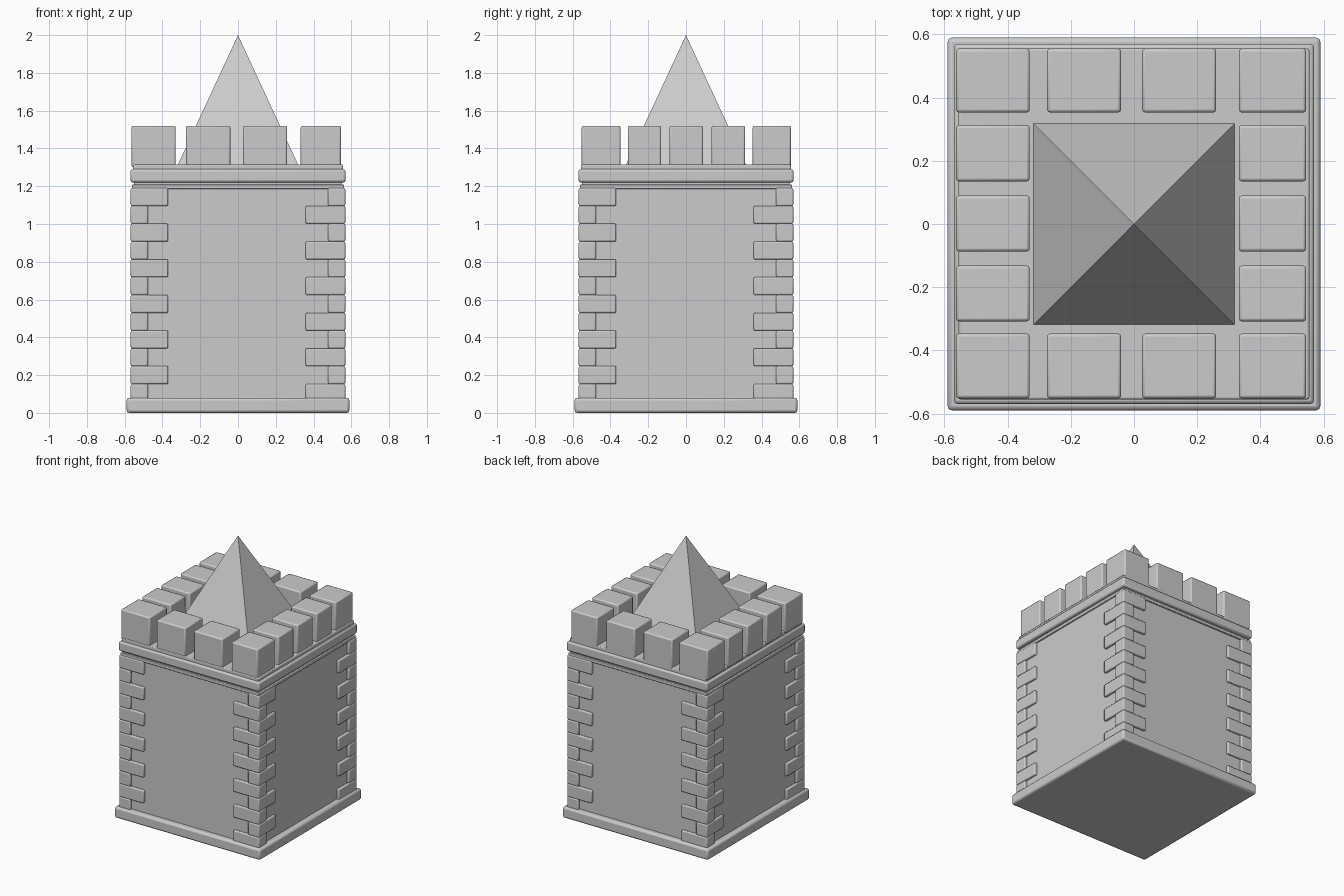
import bpy, bmesh
from math import pi
from mathutils import Matrix, Vector

if "Cube" in bpy.data.objects:
    bpy.data.objects.remove(bpy.data.objects["Cube"])


def boxes(name, spans, bevel=0.0, segments=2):
    """One object made of boxes given as (x0, x1, y0, y1, z0, z1)."""
    bm = bmesh.new()
    for x0, x1, y0, y1, z0, z1 in spans:
        mid = Vector(((x0 + x1) / 2, (y0 + y1) / 2, (z0 + z1) / 2))
        m = Matrix.Translation(mid) @ Matrix.Diagonal((x1 - x0, y1 - y0, z1 - z0, 1))
        bmesh.ops.create_cube(bm, size=1, matrix=m)
    mesh = bpy.data.meshes.new(name)
    bm.to_mesh(mesh)
    bm.free()
    obj = bpy.data.objects.new(name, mesh)
    bpy.context.collection.objects.link(obj)
    if bevel:
        mod = obj.modifiers.new("soft_edges", 'BEVEL')
        mod.width, mod.segments = bevel, segments
        bpy.context.view_layer.objects.active = obj
        obj.select_set(True)
        bpy.ops.object.shade_smooth_by_angle(angle=0.6)
        obj.select_set(False)
    return obj


def slab(name, half, z0, z1, bevel=0.0):
    return boxes(name, [(-half, half, -half, half, z0, z1)], bevel)


# Plinth, walls and the stepped cornice
slab("plinth", 0.59, 0.0, 0.08, 0.014)
slab("tower_walls", 0.55, 0.05, 1.25)
slab("cornice_lower_band", 0.562, 1.185, 1.208, 0.004)
slab("cornice", 0.57, 1.22, 1.29, 0.012)
slab("parapet_floor", 0.555, 1.25, 1.315, 0.006)

# Corner stones: long side alternates row by row
pitch, top, outer = 0.0943, 1.19, 0.568
stones = []
for row in range(12):
    z1 = top - row * pitch
    if row % 2 == 0:
        ends = (-0.37, -0.477)
    else:
        ends = (-0.477, -0.358)
    stones.append((-outer, ends[0], -outer, ends[1], z1 - pitch, z1))
for i, corner in enumerate(("front_left", "front_right", "back_right", "back_left")):
    obj = boxes("corner_stones_" + corner, stones, 0.007)
    obj.rotation_euler.z = i * pi / 2

# Battlements: four blocks front and back, three on each side
z0, z1 = 1.30, 1.52
columns = [(-0.563, -0.33), (-0.275, -0.041), (0.026, 0.26), (0.332, 0.545)]
for name, y0, y1 in (("front", -0.552, -0.347), ("back", 0.353, 0.555)):
    boxes("battlements_" + name, [(a, b, y0, y1, z0, z1) for a, b in columns], 0.009)
rows = [(-0.308, -0.132), (-0.087, 0.09), (0.135, 0.313)]
for name, (x0, x1) in (("left", columns[0]), ("right", columns[3])):
    boxes("battlements_" + name, [(x0, x1, a, b, z0, z1) for a, b in rows], 0.009)

# Pyramid roof
base_z, apex_z, half = 1.31, 2.0, 0.32
bpy.ops.mesh.primitive_cone_add(vertices=4, radius1=half * 2 ** 0.5, radius2=0,
                                depth=apex_z - base_z,
                                location=(0, 0, (base_z + apex_z) / 2),
                                rotation=(0, 0, pi / 4))
bpy.context.object.name = "pyramid_roof"
